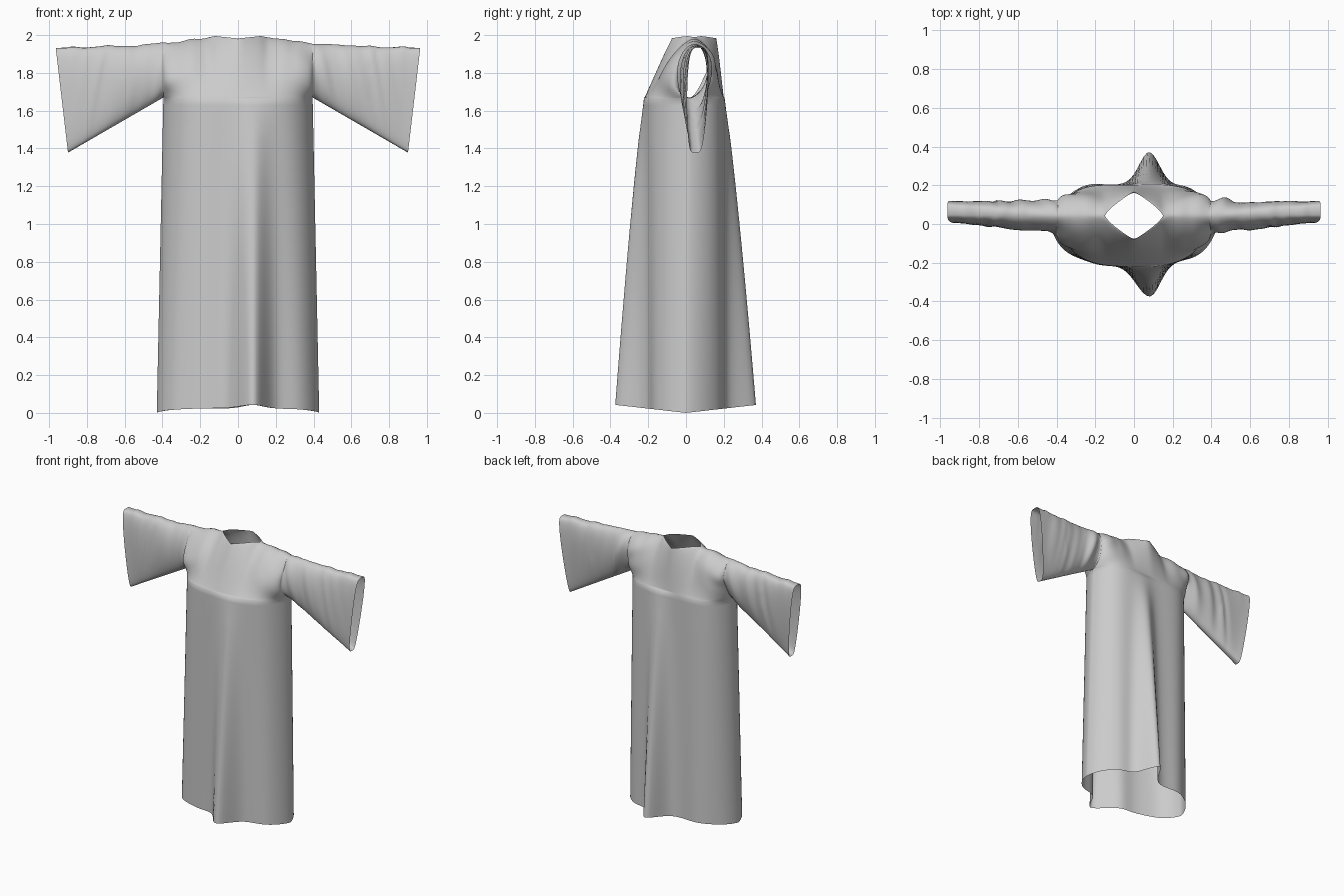
import bpy, bmesh
from math import sin, cos, pi, exp
from mathutils import noise, Vector

if "Cube" in bpy.data.objects:
    bpy.data.objects.remove(bpy.data.objects["Cube"])

CHEST, ARM = 1.67, 0.395      # armpit height and half width
COLS = 80


def mix(a, b, t):
    return a + (b - a) * t


def table(pts, x):
    """Piecewise-linear lookup in a short list of (x, value)."""
    for (x0, a), (x1, b) in zip(pts, pts[1:]):
        if x <= x1:
            return mix(a, b, (x - x0) / (x1 - x0))
    return pts[-1][1]


def rounded(s, p=4):
    """Flattened oval outline of the body, 1 in the middle, 0 at the sides."""
    return max(0.0, 1 - abs(s) ** p) ** (1 / 1.5)


def hump(t, p, q):
    """Bulge profile that is 0 at both ends and 1 at its peak."""
    k = p / (p + q)
    return max(0.0, t) ** p * max(0.0, 1 - t) ** q / (k ** p * (1 - k) ** q)


def ease(k):
    return (1 - cos(pi * k)) / 2


def wrinkle(x, z, side, amp):
    # diagonal drag folds fanning out from the shoulder plus soft noise
    a = noise.noise(Vector((x * 3 + side * 3, side * 7, z * 6 + abs(x) * 3)))
    b = noise.noise(Vector((x * 8, side * 5 + 2, z * 11 + abs(x) * 4)))
    return 1 + amp * (a + 0.4 * b)


def ridge(x):
    """Height of the shoulder and upper sleeve line."""
    z = table([(0, 1.982), (0.12, 1.995), (0.2, 1.982), (0.4, 1.955),
               (0.55, 1.945), (0.97, 1.932)], abs(x))
    bump = 0.01 * noise.noise(Vector((x * 14, 3.3, 0)))
    return z + bump * (0.15 < abs(x) < 0.9)


def body(u, v, side):
    """Long skirt of the robe from hem to chest."""
    s = sin(pi / 2 * u)
    x = s * mix(0.43, ARM, v)
    depth = rounded(s) * mix(0.21, 0.21, v)
    # one deep fold running down the front and back
    left = 0.105 if side < 0 else 0.07
    width = left if x < 0.08 else 0.075
    depth += 0.16 * (1 - v) ** 0.8 * exp(-((x - 0.08) / width) ** 2)
    # faint secondary folds
    depth += 0.006 * (1 - v) * sin(x * 24 + side) * rounded(s)
    y = (-0.01 + 0.03 * s * s) * v + side * depth
    hem = 0.042 * min(1, abs(y) / 0.37)
    return Vector((x, y, mix(hem, CHEST, v)))


def yoke(u, v, side):
    """Chest, shoulders and neck opening."""
    s = sin(pi / 2 * u)
    x, t = s * ARM, ease(v)
    a = abs(s)
    neck = 0.125 * max(0.0, 1 - abs(x) / 0.15) ** 0.75
    bulge = table([(0, 0), (0.3, 0.025), (0.6, 0.06), (1, 0.088)], a)
    bulge *= hump(t, mix(1.6, 0.65, a ** 4), 0.6)
    bulge *= wrinkle(x, t * 0.3, side, 0.6 * a * a)
    depth = rounded(s, mix(4, 2.2, t)) * 0.21 * (1 - t) + neck * t + bulge
    yc = mix(-0.01 + 0.03 * s * s, 0.043, t)
    return Vector((x, yc + side * depth, mix(CHEST, ridge(x), t)))


def sleeve(hand):
    """Wide hanging sleeve, flaring down to a slanted cuff."""
    def shape(r, v, side):
        t = ease(v)
        x = mix(mix(ARM, 0.90, r), mix(ARM, 0.965, r), t)
        top = ridge(hand * mix(ARM, 0.965, r))
        z = mix(mix(CHEST, 1.378, r), top, t)
        wide = mix(0.088, mix(0.044, 0.064, t), min(1, r * 1.1))
        h = wide * hump(t, mix(0.65, 0.2, r), mix(0.6, 0.22, r))
        h *= wrinkle(hand * x, t * 0.3 * (1 - r) + z * r, side,
                     0.6 * (1 - r) ** 1.3)
        yc = mix(mix(0.02, 0.05, r), mix(0.043, 0.07, r), t)
        return Vector((hand * x, yc + side * h, z))
    return shape


def patch(bm, func, u0, u1, nu, nv):
    """Add a front and a back cloth panel from a surface function."""
    for side in (-1, 1):
        g = [[bm.verts.new(func(mix(u0, u1, i / nu), j / nv, side))
              for j in range(nv + 1)] for i in range(nu + 1)]
        for i in range(nu):
            for j in range(nv):
                bm.faces.new((g[i][j], g[i + 1][j], g[i + 1][j + 1], g[i][j + 1]))


bm = bmesh.new()
patch(bm, body, -1, 1, COLS, 40)
patch(bm, yoke, -1, 1, COLS, 28)
for hand in (-1, 1):
    patch(bm, sleeve(hand), 0, 1, 36, 28)

# sew the panels together along shoulders, sides and armholes
bmesh.ops.remove_doubles(bm, verts=bm.verts, dist=0.0006)
bmesh.ops.recalc_face_normals(bm, faces=bm.faces)

# relax the cloth where panels meet, leaving open edges alone
for _ in range(8):
    soft = [v for v in bm.verts if not v.is_boundary and v.co.z > 1.5
            and abs(v.co.x) < 0.7]
    bmesh.ops.smooth_vert(bm, verts=soft, factor=0.4,
                          use_axis_x=False, use_axis_y=True, use_axis_z=False)

me = bpy.data.meshes.new("robe")
bm.to_mesh(me)
bm.free()
robe = bpy.data.objects.new("robe", me)
bpy.context.collection.objects.link(robe)
for p in me.polygons:
    p.use_smooth = True
